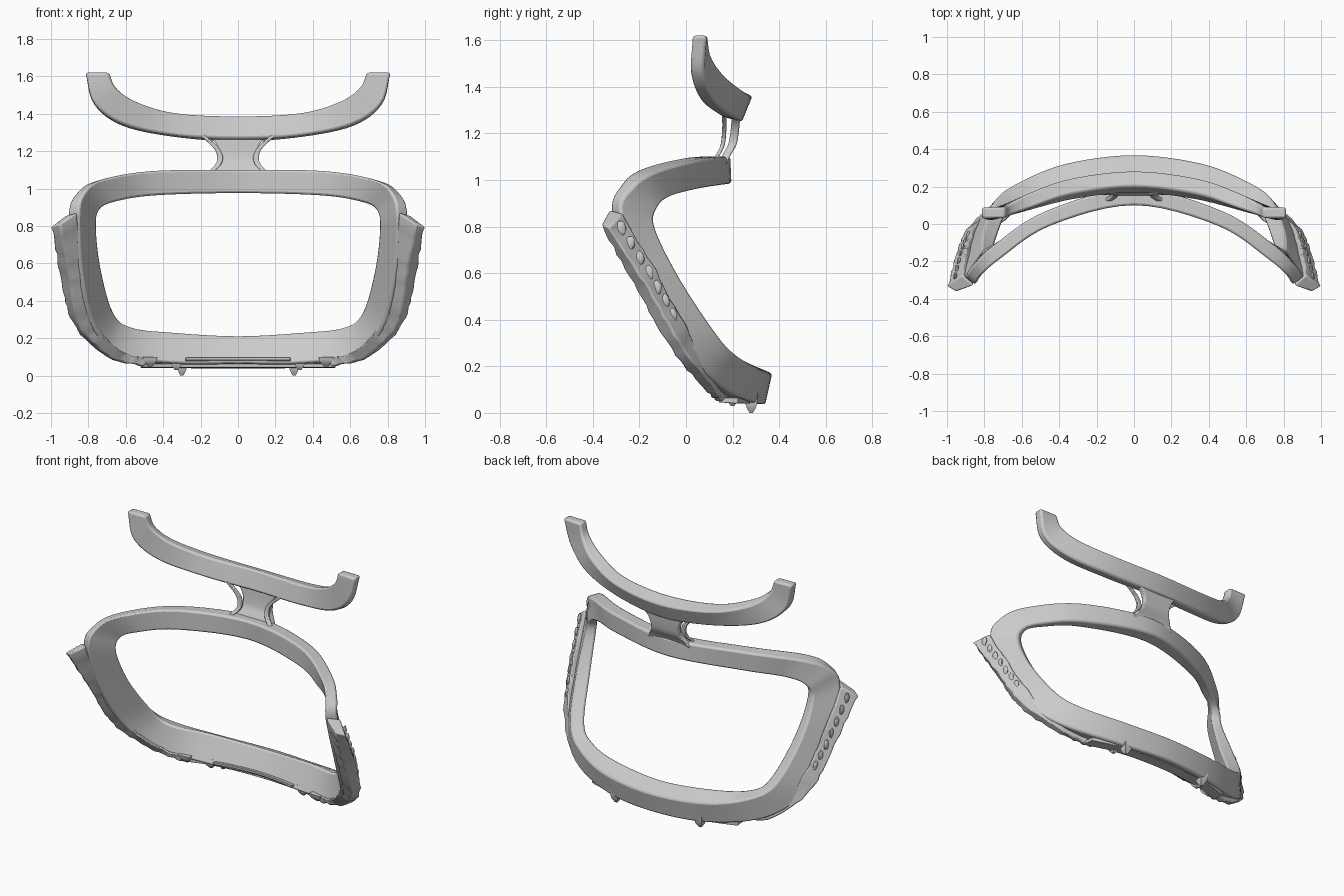
import bpy, bmesh, random
from mathutils import Vector

if "Cube" in bpy.data.objects:
    bpy.data.objects.remove(bpy.data.objects["Cube"])

random.seed(4)


def ghost(p, q):
    """Control point before p: mirrored on the centre plane, else extrapolated."""
    return Vector((-q.x, q.y, q.z)) if abs(p.x) < 1e-6 else p * 2 - q


def finish(ob, mirror=True, bevel=0.012):
    bpy.context.collection.objects.link(ob)
    if mirror:
        m = ob.modifiers.new("mirror", 'MIRROR')
        m.use_clip = True
        m.merge_threshold = 0.0005
    if bevel:
        b = ob.modifiers.new("bevel", 'BEVEL')
        b.width, b.segments, b.limit_method = bevel, 2, 'ANGLE'
        b.angle_limit = 0.8
    bpy.ops.object.select_all(action='DESELECT')
    ob.select_set(True)
    bpy.context.view_layer.objects.active = ob
    bpy.ops.object.shade_smooth_by_angle(angle=0.7)
    return ob


def loft(name, stations, steps=6, rough=0.0, **kw):
    """Sweep a four-cornered section smoothly through the given stations."""
    st = [[Vector(p) for p in s] for s in stations]
    first = [ghost(a, b) for a, b in zip(st[0], st[1])]
    last = [ghost(a, b) for a, b in zip(st[-1], st[-2])]
    ext = [first] + st + [last]
    rings = []
    for i in range(1, len(ext) - 2):
        for k in range(steps):
            t = k / steps
            ring = []
            for p0, p1, p2, p3 in zip(*ext[i - 1:i + 3]):
                ring.append(0.5 * (2 * p1 + (p2 - p0) * t
                            + (2 * p0 - 5 * p1 + 4 * p2 - p3) * t * t
                            + (3 * p1 - p0 - 3 * p2 + p3) * t ** 3))
            rings.append(ring)
    rings.append(st[-1])
    bm = bmesh.new()
    vs = [[bm.verts.new(p + Vector([random.uniform(-rough, rough) for _ in range(3)]))
           for p in r] for r in rings]
    for a, b in zip(vs, vs[1:]):
        for j in range(4):
            k = (j + 1) % 4
            bm.faces.new((a[j], a[k], b[k], b[j]))
    for end in (vs[0], vs[-1]):
        if any(abs(v.co.x) > 1e-5 for v in end):
            bm.faces.new(end)
    bmesh.ops.recalc_face_normals(bm, faces=bm.faces)
    # an open half loft cannot tell inside from outside, so check one face
    bm.faces.ensure_lookup_table()
    f = bm.faces[len(bm.faces) // 2]
    r = next(r for r in vs if f.verts[0] in r)
    mid = sum((v.co for v in r), Vector()) / 4
    if (f.calc_center_median() - mid).dot(f.normal) < 0:
        bmesh.ops.reverse_faces(bm, faces=bm.faces)
    me = bpy.data.meshes.new(name)
    bm.to_mesh(me)
    bm.free()
    return finish(bpy.data.objects.new(name, me), **kw)


# Wraparound ring: outer front, outer back, inner back, inner front
loft("back_frame", [
    [(0, .10, 1.10), (0, .19, 1.10), (0, .195, .985), (0, .105, .975)],
    [(.45, -.01, 1.095), (.47, .07, 1.09), (.45, .07, .965), (.43, .0, .965)],
    [(.72, -.19, 1.05), (.76, -.12, 1.04), (.67, -.06, .93), (.64, -.11, .935)],
    [(.82, -.28, .98), (.87, -.23, .97), (.78, -.12, .88), (.735, -.15, .89)],
    [(.85, -.32, .85), (.91, -.28, .85), (.81, -.13, .79), (.755, -.155, .79)],
    [(.83, -.20, .52), (.90, -.15, .52), (.80, -.02, .57), (.73, -.06, .57)],
    [(.76, -.04, .25), (.85, .0, .26), (.73, .14, .33), (.665, .09, .34)],
    [(.62, .09, .11), (.68, .16, .11), (.60, .23, .24), (.57, .14, .26)],
    [(.35, .15, .07), (.36, .29, .045), (.36, .325, .185), (.36, .22, .235)],
    [(0, .19, .07), (0, .34, .035), (0, .37, .17), (0, .26, .215)],
])

# Upper curved rail with upturned ends
loft("upper_rail", [
    [(0, .20, 1.39), (0, .285, 1.36), (0, .24, 1.25), (0, .165, 1.27)],
    [(.33, .16, 1.405), (.34, .245, 1.385), (.34, .20, 1.275), (.33, .13, 1.285)],
    [(.54, .09, 1.465), (.56, .165, 1.45), (.62, .13, 1.335), (.61, .06, 1.345)],
    [(.65, .05, 1.54), (.66, .11, 1.53), (.77, .08, 1.45), (.765, .02, 1.455)],
    [(.69, .03, 1.62), (.69, .09, 1.62), (.815, .09, 1.62), (.815, .03, 1.62)],
])

# Neck plate joining rail and ring, flared at both ends
neck = [(.16, .135, 1.06), (.13, .155, 1.105), (.10, .18, 1.15),
        (.10, .19, 1.20), (.125, .195, 1.25), (.18, .20, 1.29)]
loft("neck_plate", [[(-w, y, z), (w, y, z), (w, y + .036, z), (-w, y + .036, z)]
                    for w, y, z in neck], steps=4, mirror=False, bevel=0.006)

# Thin web in front of each neck edge
loft("neck_web", [[(w - .03, y, z), (w, y, z), (w, y + .018, z), (w - .03, y + .018, z)]
                  for w, y, z in [(.17, .11, 1.08), (.115, .145, 1.14),
                                  (.125, .155, 1.21), (.21, .155, 1.29)]],
     steps=4, bevel=0.004)

# Rough attachment strips along the outer front edges
strip = [
    [(.86, -.33, .87), (.95, -.365, .81), (1.0, -.33, .79), (.92, -.27, .86)],
    [(.82, -.20, .55), (.90, -.21, .52), (.95, -.16, .53), (.89, -.11, .58)],
    [(.77, -.06, .30), (.85, -.06, .265), (.89, -.02, .29), (.83, .02, .34)],
    [(.62, .07, .13), (.68, .08, .10), (.72, .12, .11), (.68, .13, .15)],
    [(.48, .13, .09), (.50, .13, .05), (.52, .16, .05), (.50, .18, .09)],
]
loft("edge_strip", strip, steps=9, rough=0.005, bevel=0.008)

# Row of small lumps on the outside of each strip
bm = bmesh.new()
for i in range(7):
    u = 0.12 + i * 0.24
    k, t = int(u), u - int(u)
    c, d = (Vector(strip[k][j]).lerp(Vector(strip[k + 1][j]), t) for j in (2, 3))
    new = bmesh.ops.create_icosphere(bm, subdivisions=2, radius=1)["verts"]
    for v in new:
        v.co = c.lerp(d, .5) + Vector((v.co.x * .011, v.co.y * .022, v.co.z * .034)) \
            * random.uniform(.85, 1.1)
me = bpy.data.meshes.new("strip_lumps")
bm.to_mesh(me)
bm.free()
finish(bpy.data.objects.new("strip_lumps", me), bevel=0)

# Lower front lip under the bottom bar
loft("bottom_lip", [[(x, y, .10), (x, y, .085), (x, y + .1, .06), (x, y + .1, .08)]
                    for x, y in [(0, .175), (.15, .165), (.28, .14)]],
     steps=3, bevel=0.003)
loft("lower_ledge", [[(x, y, .065), (x, y, .045), (x, y + .08, .04), (x, y + .08, .065)]
                     for x, y in [(0, .22), (.3, .20), (.52, .14)]],
     steps=5, bevel=0.003)

# Ragged tabs hanging below the bottom bar
for i, (x, y, z, s) in enumerate([(.30, .28, .01, .03), (.33, .20, .03, .03), (.47, .15, .05, .04)]):
    loft("ragged_tab_%d" % (i + 1), [
        [(x - s * r, y - s * r, h), (x + s * r, y - s * r, h),
         (x + s * r, y + s * r, h), (x - s * r, y + s * r, h)]
        for r, h in [(1, .10), (.8, z + .025), (.25, z if i else 0)]],
        steps=3, bevel=0)
